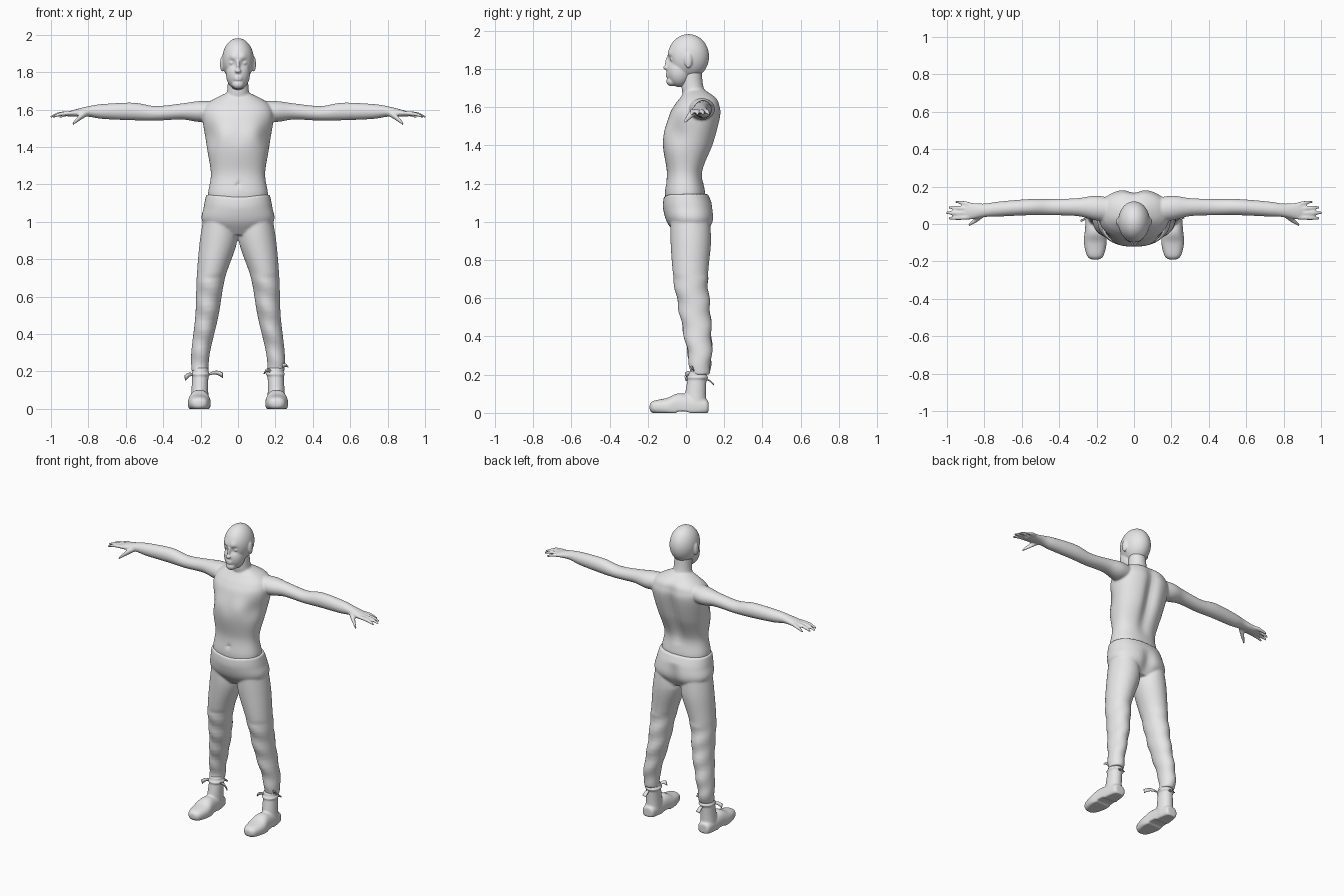
import bpy, bmesh, math
from mathutils import Matrix, Vector

cube = bpy.data.objects.get("Cube")
if cube:
    bpy.data.objects.remove(cube, do_unlink=True)

GREY = (.8, .8, .8, 1)
grey = bpy.data.materials.new("plain_grey")
grey.use_nodes = True
grey.diffuse_color = GREY
grey.node_tree.nodes["Principled BSDF"].inputs["Base Color"].default_value = GREY


def spline(rows, steps=8):
    """Smooth in-between rows for a short list of sections."""
    result = []
    last = len(rows) - 1
    for i in range(last):
        before, start, end, after = (rows[max(0, min(last, i + k))] for k in (-1, 0, 1, 2))
        for step in range(steps):
            t = step / steps
            result.append([
                b + t / 2 * (c - a + t * (2 * a - 5 * b + 4 * c - d + t * (3 * (b - c) + d - a)))
                for a, b, c, d in zip(before, start, end, after)])
    return result + [rows[last]]


def loft(bm, axis, rows, side=1, power=2, sides=48):
    """Skin rows of position along the axis, two centre values and two radii."""
    rings = []
    for along, centre_u, centre_v, radius_u, radius_v in spline(rows):
        ring = []
        for k in range(sides):
            angle = math.tau * k / sides
            cosine, sine = math.cos(angle), math.sin(angle)
            u = centre_u + radius_u * math.copysign(abs(cosine) ** (2 / power), cosine)
            v = centre_v + radius_v * math.copysign(abs(sine) ** (2 / power), sine)
            x, y, z = {"x": (along, u, v), "y": (u, along, v), "z": (u, v, along)}[axis]
            ring.append(bm.verts.new((x * side, y, z)))
        rings.append(ring)
    for lower, upper in zip(rings, rings[1:]):
        for k in range(sides):
            j = (k + 1) % sides
            bm.faces.new((lower[k], lower[j], upper[j], upper[k]))
    bm.faces.new(rings[0][::-1])
    bm.faces.new(rings[-1])


def trunk(bm, rows):
    """Centred loft from rows of height, front, back and half width."""
    loft(bm, "z", [(z, 0, (front + back) / 2, half, (back - front) / 2)
                   for z, front, back, half in rows], power=2.3, sides=72)


def blob(bm, centre, radii):
    matrix = Matrix.Translation(centre) @ Matrix.Diagonal((*radii, 1))
    bmesh.ops.create_uvsphere(bm, u_segments=48, v_segments=32, radius=1, matrix=matrix)


def sculpt(bm, centre, reach, offset):
    """Soft push, mirrored to both sides."""
    for vert in bm.verts:
        mirrored = Vector((abs(vert.co.x), vert.co.y, vert.co.z))
        weight = math.exp(-((mirrored - Vector(centre)).length / reach) ** 2)
        direction = math.copysign(1, vert.co.x)
        vert.co += Vector((offset[0] * direction, offset[1], offset[2])) * weight


def groove(bm, low, high, depth):
    """Vertical furrow down the middle of the back."""
    for vert in bm.verts:
        if vert.co.y > 0 and low < vert.co.z < high:
            fade = math.sin(math.pi * (vert.co.z - low) / (high - low))
            vert.co.y -= depth * fade * math.exp(-(vert.co.x / .04) ** 2)


def finish(bm, name, voxel=None):
    bmesh.ops.recalc_face_normals(bm, faces=bm.faces)
    mesh = bpy.data.meshes.new(name)
    bm.to_mesh(mesh)
    bm.free()
    mesh.materials.append(grey)
    mesh.shade_smooth()
    part = bpy.data.objects.new(name, mesh)
    bpy.context.collection.objects.link(part)
    if voxel:
        blend = part.modifiers.new("blend", "REMESH")
        blend.mode = "VOXEL"
        blend.voxel_size = voxel
        blend.use_smooth_shade = True
        soften = part.modifiers.new("soften", "SMOOTH")
        soften.factor = .5
        soften.iterations = 4
    return part


# Head: cranium, jaw, eye sockets, nose, lips, eyes, ears
bm = bmesh.new()
blob(bm, (0, .013, 1.865), (.085, .108, .117))
blob(bm, (0, -.035, 1.79), (.064, .066, .085))
blob(bm, (0, -.075, 1.735), (.032, .028, .026))
sculpt(bm, (.034, -.09, 1.85), .02, (0, .014, 0))
sculpt(bm, (.03, -.09, 1.88), .02, (0, -.008, 0))
blob(bm, (0, -.1, 1.807), (.017, .02, .012))
blob(bm, (0, -.095, 1.83), (.01, .015, .035))
for z in (1.762, 1.774):
    blob(bm, (0, -.092, z), (.025, .014, .007))
for side in (1, -1):
    blob(bm, (side * .034, -.07, 1.85), (.014, .014, .011))
    blob(bm, (side * .086, .012, 1.843), (.01, .02, .04))
finish(bm, "head", .005)

# Bare torso with spine furrow, chest and navel
bm = bmesh.new()
trunk(bm, [(1.08, -.1, .1, .15), (1.15, -.11, .1, .16), (1.26, -.1, .09, .145),
           (1.41, -.12, .15, .17), (1.55, -.09, .185, .19), (1.61, -.06, .18, .18),
           (1.65, -.03, .16, .14), (1.69, 0, .1, .06)])
groove(bm, 1.2, 1.7, .03)
sculpt(bm, (.08, -.1, 1.47), .06, (0, -.008, 0))
sculpt(bm, (.17, -.06, 1.46), .07, (-.012, .012, 0))
sculpt(bm, (0, -.11, 1.2), .012, (0, .012, 0))

# Neck
loft(bm, "z", [(1.63, 0, .06, .08, .07), (1.7, 0, .035, .058, .058), (1.79, 0, .03, .054, .052)])

# Arms, fingers and thumbs
for side in (1, -1):
    loft(bm, "x", [
        (.08, .07, 1.595, .06, .05), (.2, .085, 1.59, .066, .056), (.3, .09, 1.59, .048, .043),
        (.44, .09, 1.58, .043, .039), (.56, .09, 1.59, .043, .047), (.72, .08, 1.59, .04, .04),
        (.8, .073, 1.59, .036, .028), (.88, .068, 1.58, .044, .018), (.915, .07, 1.575, .034, .011)], side)
    for i in range(4):
        tip = 1.005 - .012 * (i - 1) ** 2
        knuckle, spread = .036 + .022 * i, .03 + .03 * i
        loft(bm, "x", [(.87, knuckle, 1.582, .012, .011),
                       (tip - .05, (knuckle + spread) / 2, 1.577, .012, .011),
                       (tip, spread, 1.56, .006, .006)], side, sides=16)
    loft(bm, "x", [(.8, .055, 1.585, .016, .015), (.84, .027, 1.562, .017, .018),
                   (.886, -.008, 1.522, .007, .008)], side, sides=16)
finish(bm, "upper_body", .006)

# Trousers: hips with a dipped waist, then legs with loose folds
bm = bmesh.new()
trunk(bm, [(.93, -.05, .1, .1), (1, -.1, .145, .19), (1.08, -.12, .14, .183), (1.145, -.117, .115, .17)])
for side in (1, -1):
    loft(bm, "z", [
        (1.04, .1, .02, .08, .1), (.9, .104, .025, .1, .106), (.7, .145, .025, .076, .09),
        (.5, .166, .05, .062, .08), (.3, .2, .073, .05, .062), (.2, .203, .07, .045, .05)], side)
groove(bm, .9, 1.1, .02)
sculpt(bm, (0, -.115, 1.15), .09, (0, 0, -.018))
for vert in bm.verts:
    if vert.co.z < .7:
        vert.co.y += .004 * math.sin(vert.co.z * 50 + vert.co.x * 20)
finish(bm, "trousers", .007)

# Boots: shaft, foot, rolled collar, flat sole with raised arch
for side, label in ((1, "left"), (-1, "right")):
    bm = bmesh.new()
    loft(bm, "z", [(.02, .206, .05, .05, .06), (.1, .204, .05, .045, .055), (.22, .2, .063, .042, .046)], side)
    foot = [(.118, .02, .02), (.1, .043, .042), (-.03, .055, .072),
            (-.1, .061, .048), (-.17, .044, .033), (-.19, .02, .015)]
    loft(bm, "y", [(y, .207, .03, width, height) for y, width, height in foot], side, power=2.4)
    blob(bm, (side * .2, .06, .185), (.052, .057, .016))
    for vert in bm.verts:
        arch = .008 if -.05 < vert.co.y < .01 else 0
        vert.co.z = max(vert.co.z, arch)
    finish(bm, label + "_boot", .006)

# Loose tie ends fanning out from each ankle
TIPS = {"right": [(-.285, .02, .165), (-.08, 0, .18), (-.19, .147, .15)],
        "left": [(.262, .03, .235), (.142, 0, .2), (.21, .147, .15)]}
for label, tips in TIPS.items():
    bm = bmesh.new()
    for tip in map(Vector, tips):
        ankle = Vector((math.copysign(.2, tip.x), .06, .19))
        root = ankle.lerp(tip, .4)
        across = (tip - root).cross((0, 1, .3)).normalized()
        edge = None
        for k in range(7):
            t = k / 6
            point = root.lerp(tip, t) + Vector((0, 0, .012 * math.sin(math.pi * t)))
            half = across * (.006 + .008 * t)
            pair = bm.verts.new(point - half), bm.verts.new(point + half)
            if edge:
                bm.faces.new((edge[0], pair[0], pair[1], edge[1]))
            edge = pair
    ties = finish(bm, label + "_ankle_ties")
    ties.modifiers.new("thickness", "SOLIDIFY").thickness = .006
